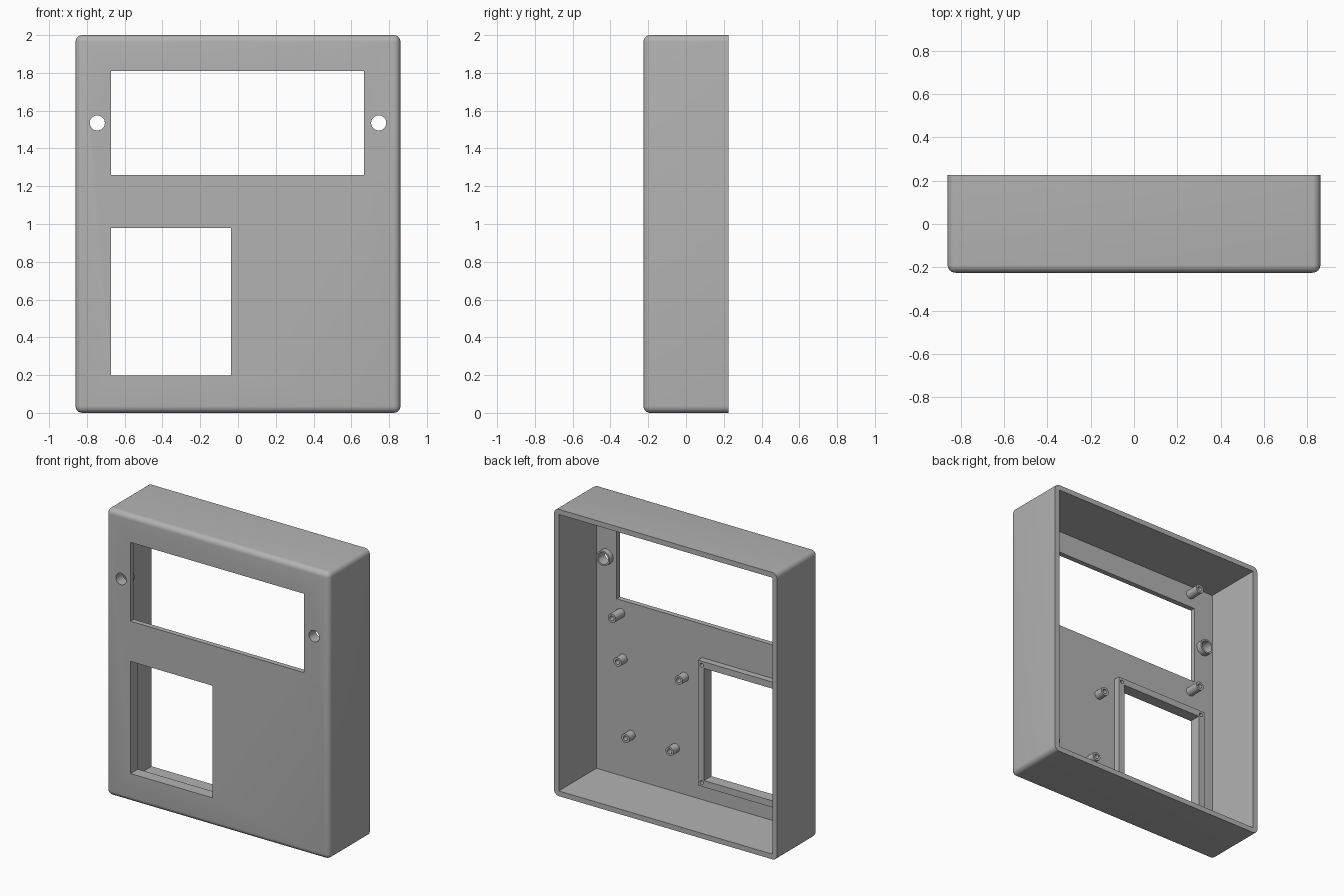
import bpy, bmesh, math
from mathutils import Matrix, Vector

if "Cube" in bpy.data.objects:
    bpy.data.objects.remove(bpy.data.objects["Cube"], do_unlink=True)

W, D, H = 0.86, 0.225, 2.0      # half width, half depth, height
T = 0.036                       # wall thickness
PLATE = -D + T                  # inner surface of the front panel

grey = bpy.data.materials.new("enclosure_grey")
grey.use_nodes = True
grey.diffuse_color = (0.45, 0.45, 0.45, 1)
grey.node_tree.nodes["Principled BSDF"].inputs["Base Color"].default_value = (0.45, 0.45, 0.45, 1)


def finish(name, bm):
    bmesh.ops.recalc_face_normals(bm, faces=bm.faces)
    mesh = bpy.data.meshes.new(name)
    bm.to_mesh(mesh)
    bm.free()
    mesh.materials.append(grey)
    obj = bpy.data.objects.new(name, mesh)
    bpy.context.collection.objects.link(obj)
    return obj


def box_bm(x0, x1, y0, y1, z0, z1):
    bm = bmesh.new()
    centre = Vector((x0 + x1, y0 + y1, z0 + z1)) / 2
    size = Matrix.Diagonal((x1 - x0, y1 - y0, z1 - z0, 1))
    bmesh.ops.create_cube(bm, size=1, matrix=Matrix.Translation(centre) @ size)
    return bm


def box(name, *limits):
    return finish(name, box_bm(*limits))


def rod(name, x, z, r, y0, y1):
    bm = bmesh.new()
    place = Matrix.Translation((x, (y0 + y1) / 2, z)) @ Matrix.Rotation(math.pi / 2, 4, "X")
    bmesh.ops.create_cone(bm, cap_ends=True, segments=32, radius1=r, radius2=r,
                          depth=y1 - y0, matrix=place)
    return finish(name, bm)


def tube(name, x, z, r_in, r_out, length):
    """Hollow boss standing on the inside of the front panel."""
    bm = bmesh.new()
    tip = PLATE + length
    profile = [(r_in, PLATE), (r_in, tip), (r_out, tip), (r_out, PLATE)]
    verts = [bm.verts.new((x + r, y, z)) for r, y in profile]
    edges = [bm.edges.new(pair) for pair in zip(verts, verts[1:])]
    bmesh.ops.spin(bm, geom=verts + edges, cent=(x, 0, z), axis=(0, 1, 0),
                   angle=math.tau, steps=32, use_merge=True)
    bmesh.ops.remove_doubles(bm, verts=bm.verts, dist=1e-5)
    smooth(finish(name, bm))


def select(obj):
    bpy.ops.object.select_all(action="DESELECT")
    obj.select_set(True)
    bpy.context.view_layer.objects.active = obj


def smooth(obj):
    select(obj)
    bpy.ops.object.shade_smooth_by_angle(angle=math.radians(30))


def cut(obj, cutters):
    for cutter in cutters:
        cutter.hide_render = True
        mod = obj.modifiers.new("cut", "BOOLEAN")
        mod.operation, mod.solver, mod.object = "DIFFERENCE", "EXACT", cutter
        select(obj)
        bpy.ops.object.modifier_apply(modifier=mod.name)
        bpy.data.objects.remove(cutter, do_unlink=True)


# Outer shell: every edge rounded except those of the open back
bm = box_bm(-W, W, -D, D, 0, H)
front_edges = [e for e in bm.edges if any(v.co.y < 0 for v in e.verts)]
bmesh.ops.bevel(bm, geom=front_edges, offset=0.036, segments=6, profile=0.5,
                affect="EDGES", clamp_overlap=True)
case = finish("case_shell", bm)

# Openings: display at the top, keypad at lower right side
hole_x, hole_z, hole_r = 0.745, 1.535, 0.04
key = (-0.672, -0.038, 0.198, 0.98)
cut(case, [
    box("cavity", -W + T, W - T, PLATE, 1, T, H - T),
    box("display_opening", -0.672, 0.668, -1, 0, 1.26, 1.81),
    box("keypad_opening", key[0], key[1], -1, 0, key[2], key[3]),
    rod("right_hole", -hole_x, hole_z, hole_r, -1, 0),
    rod("left_hole", hole_x, hole_z, hole_r, -1, 0),
])
smooth(case)

# Raised keypad frame with a blind screw hole in each corner
rim, inset, top = 0.046, 0.018, PLATE + 0.045
frame = box("keypad_frame", key[0] - rim, key[1] + rim, PLATE, top, key[2] - rim, key[3] + rim)
cutters = [box("frame_opening", key[0], key[1], -1, 1, key[2], key[3])]
for x in (key[0] - inset, key[1] + inset):
    for z in (key[2] - inset, key[3] + inset):
        cutters.append(rod("frame_screw_hole", x, z, 0.013, PLATE + 0.01, 0))
cut(frame, cutters)
smooth(frame)

# Collars around the side holes and tall display posts, mirrored
for side, sx in (("left", 1), ("right", -1)):
    tube(side + "_hole_collar", sx * hole_x, hole_z, hole_r, 0.052, 0.04)
    for level, dz in (("upper", 0.365), ("lower", -0.365)):
        tube(f"{side}_{level}_display_post", sx * 0.635, hole_z + dz, 0.016, 0.031, 0.1)

# Shorter circuit board posts
for i, (x, z) in enumerate([(0.616, 0.857), (0.143, 0.857), (0.554, 0.342), (0.213, 0.342)]):
    tube(f"board_post_{i + 1}", x, z, 0.016, 0.031, 0.065)
